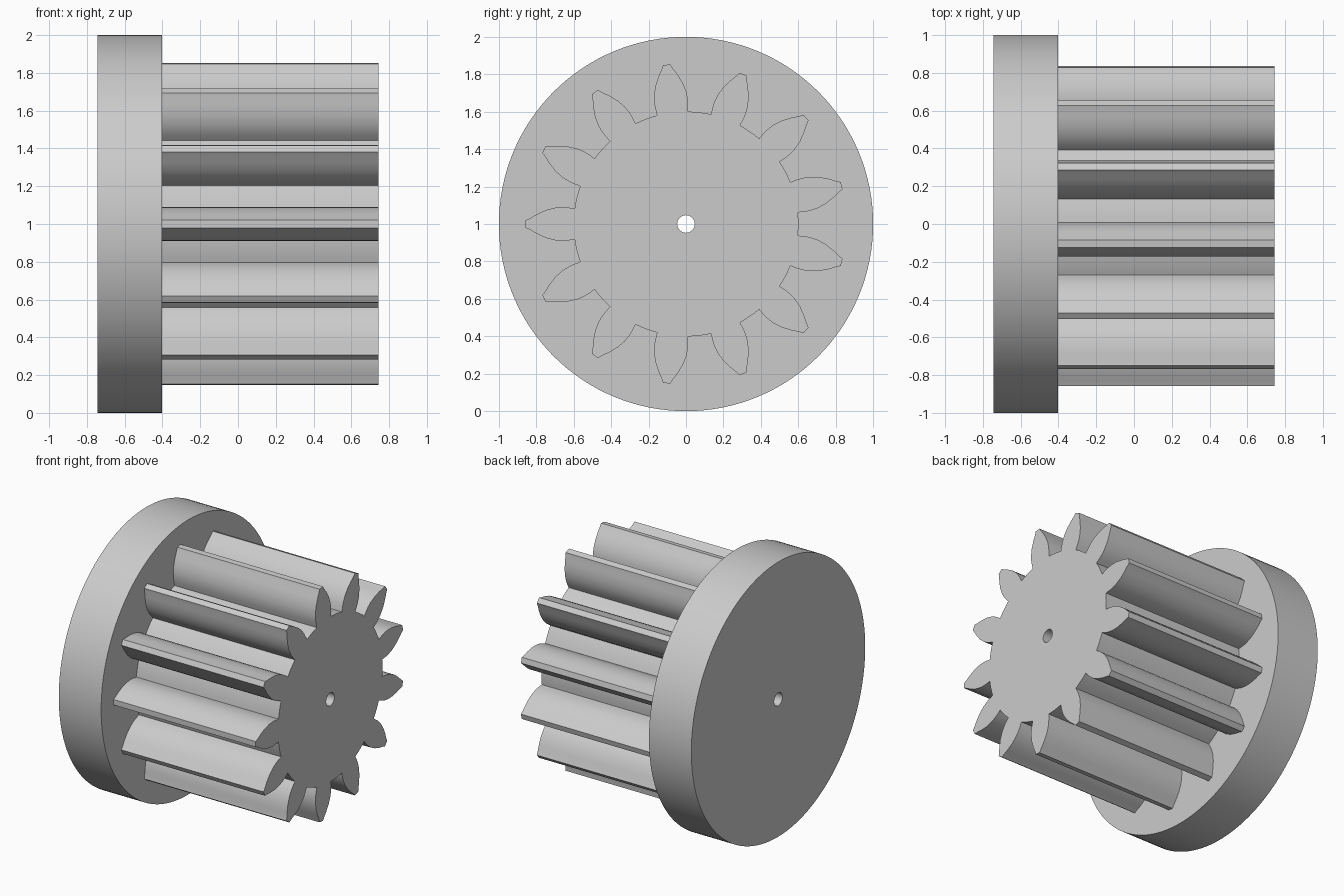
import bpy
import bmesh
from math import pi, cos, sin, atan2, hypot, radians
from mathutils import Vector

cube = bpy.data.objects.get("Cube")
if cube:
    bpy.data.objects.remove(cube)

TEETH = 13
BACK, SHOULDER, FRONT = -0.743, -0.402, 0.743
FLANK = [(0.595, 0.083), (0.63, 0.088), (0.66, 0.090), (0.70, 0.087),
         (0.75, 0.074), (0.80, 0.051), (0.835, 0.030), (0.857, 0.020)]

bm = bmesh.new()


def circle(radius, count):
    return [(radius * cos(2 * pi * i / count), radius * sin(2 * pi * i / count))
            for i in range(count)]


def gear_outline():
    """Leaf-shaped teeth joined by short root arcs."""
    polar = [(hypot(r, w), atan2(w, r)) for r, w in FLANK]
    root, half = polar[0]
    pitch = 2 * pi / TEETH
    points = []
    for k in range(TEETH):
        mid = pi + k * pitch
        tooth = [(r, mid - a) for r, a in polar]
        tooth += [(r, mid + a) for r, a in reversed(polar)]
        gap = pitch - 2 * half
        tooth += [(root, mid + half + gap * i / 4) for i in range(1, 4)]
        points += [(r * cos(a), r * sin(a)) for r, a in tooth]
    return points


def ring(points, x):
    """Closed loop of edges in the plane at x."""
    verts = [bm.verts.new((x, y, z + 1)) for y, z in points]
    edges = [bm.edges.new((v, verts[(i + 1) % len(verts)]))
             for i, v in enumerate(verts)]
    return verts, edges


def wall(a, b):
    for i in range(len(a[0])):
        j = (i + 1) % len(a[0])
        bm.faces.new((a[0][i], a[0][j], b[0][j], b[0][i]))


def cap(outer, inner, direction):
    bmesh.ops.triangle_fill(bm, use_beauty=True, edges=outer[1] + inner[1],
                            normal=Vector((direction, 0, 0)))


# Flange disc, toothed barrel and bore share one closed surface
disc, gear, bore = circle(1, 128), gear_outline(), circle(0.047, 32)
disc_back, disc_front = ring(disc, BACK), ring(disc, SHOULDER)
gear_back, gear_front = ring(gear, SHOULDER), ring(gear, FRONT)
bore_back, bore_front = ring(bore, BACK), ring(bore, FRONT)

wall(disc_back, disc_front)
wall(gear_back, gear_front)
wall(bore_back, bore_front)
cap(disc_back, bore_back, -1)
cap(disc_front, gear_back, 1)
cap(gear_front, bore_front, 1)
bmesh.ops.recalc_face_normals(bm, faces=bm.faces[:])

mesh = bpy.data.meshes.new("flanged_pinion")
bm.to_mesh(mesh)
bm.free()
pinion = bpy.data.objects.new("flanged_pinion", mesh)
bpy.context.collection.objects.link(pinion)

# Plain grey
grey = bpy.data.materials.new("plain_grey")
grey.use_nodes = True
colour = (0.6, 0.6, 0.6, 1)
grey.diffuse_color = colour
grey.node_tree.nodes["Principled BSDF"].inputs["Base Color"].default_value = colour
mesh.materials.append(grey)

bpy.ops.object.select_all(action="DESELECT")
pinion.select_set(True)
bpy.context.view_layer.objects.active = pinion
bpy.ops.object.shade_smooth_by_angle(angle=radians(30))
